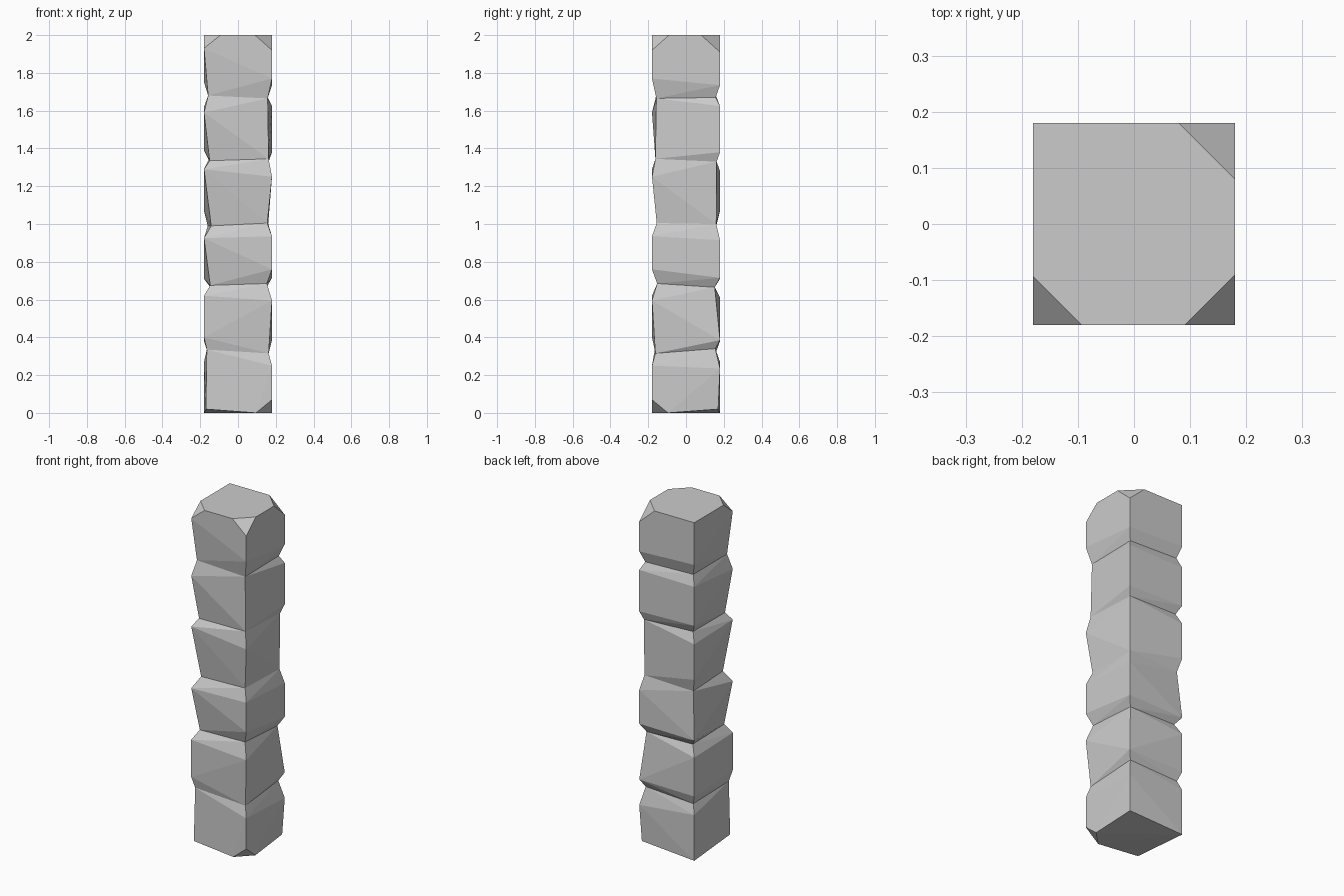
import bpy, bmesh, math

if "Cube" in bpy.data.objects:
    bpy.data.objects.remove(bpy.data.objects["Cube"])

H = 0.18
CORNERS = [(-1, -1), (1, -1), (1, 1), (-1, 1)]  # front left, front right, back right, back left

# Grooves between stones: (inset, z) at each corner
GROOVES = [
    [(.015, .335), (.018, .315), (.025, .34), (.02, .325)],
    [(.033, .675), (.027, .685), (.028, .665), (.03, .67)],
    [(.038, .99), (.025, 1.005), (.02, 1.0), (.02, .99)],
    [(.03, 1.335), (.018, 1.345), (.018, 1.33), (.025, 1.34)],
    [(.022, 1.68), (.023, 1.665), (.023, 1.67), (.022, 1.68)],
]
# Heights at which each stone's corner edge reaches full width
BULGES = [
    [(), (.07, .25), (.235,), (0, .27)],
    [(.40, .62), (.595,), (.385,), (.38, .61)],
    [(.925,), (.76, .935), (.715, .915), (.71,)],
    [(1.29,), (1.25,), (), (1.07, 1.28)],
    [(1.59,), (), (1.38, 1.625), (1.39, 1.62)],
    [(1.93,), (1.77, 1.92), (1.735, 1.91), (1.75, 2.0)],
]


def corner(i, inset, z):
    sx, sy = CORNERS[i]
    return (sx * (H - inset), sy * (H - inset), z)


def chipped(i, cut, z):
    sx, sy = CORNERS[i]
    return [(sx * (H - cut), sy * H, z), (sx * H, sy * (H - cut), z)]


rings = [[corner(i, *g) for i, g in enumerate(row)] for row in GROOVES]
# Chipped base and top ends
base = [corner(0, .01, .02), corner(2, .01, .02)] + chipped(1, .085, 0)
top = chipped(0, .087, 2) + chipped(1, .09, 2) + chipped(2, .10, 2)

bm = bmesh.new()
for k, row in enumerate(BULGES):
    low = base if k == 0 else rings[k - 1]
    high = top if k == 5 else rings[k]
    pts = low + high + [corner(i, 0, z) for i, zs in enumerate(row) for z in zs]
    # Each stone is the hull of its corner points
    stone = bmesh.new()
    verts = [stone.verts.new(p) for p in pts]
    res = bmesh.ops.convex_hull(stone, input=verts)
    loose = [v for v in stone.verts if not v.link_faces]
    bmesh.ops.delete(stone, geom=loose, context='VERTS')
    # Open the hidden seams where stones meet
    seams = ([rings[k - 1]] if k else []) + ([rings[k]] if k < 5 else [])
    hidden = [f for f in stone.faces for ring in seams
              if all(any((v.co - type(v.co)(p)).length < 1e-4 for p in ring) for v in f.verts)]
    bmesh.ops.delete(stone, geom=hidden, context='FACES')
    mesh = bpy.data.meshes.new("stone")
    stone.to_mesh(mesh)
    stone.free()
    bm.from_mesh(mesh)
    bpy.data.meshes.remove(mesh)

bmesh.ops.remove_doubles(bm, verts=bm.verts[:], dist=1e-4)
bmesh.ops.dissolve_limit(bm, angle_limit=math.radians(2), verts=bm.verts[:], edges=bm.edges[:])
bmesh.ops.recalc_face_normals(bm, faces=bm.faces[:])

mesh = bpy.data.meshes.new("stone_pillar")
bm.to_mesh(mesh)
bm.free()
bpy.context.collection.objects.link(bpy.data.objects.new("stone_pillar", mesh))
